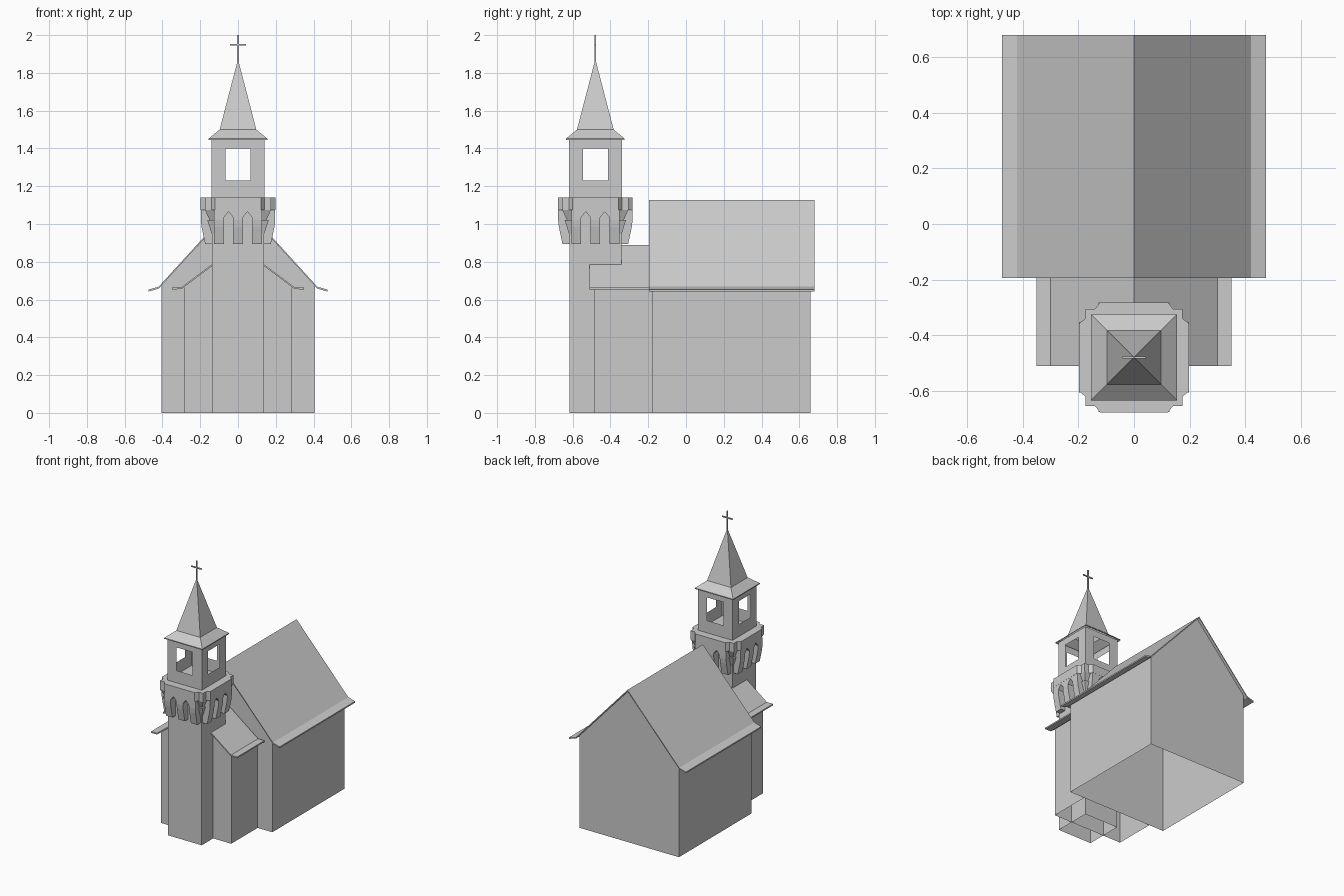
import bpy, bmesh
from math import pi
from mathutils import Matrix, Vector

if "Cube" in bpy.data.objects:
    bpy.data.objects.remove(bpy.data.objects["Cube"])

TY = -0.48  # tower axis in y
TOWER = Matrix.Translation((0, TY, 0))


def mesh(name, verts, faces, fix=True):
    me = bpy.data.meshes.new(name)
    me.from_pydata(verts, [], faces)
    if fix:
        bm = bmesh.new()
        bm.from_mesh(me)
        bmesh.ops.recalc_face_normals(bm, faces=bm.faces)
        bm.to_mesh(me)
        bm.free()
    ob = bpy.data.objects.new(name, me)
    bpy.context.collection.objects.link(ob)
    return ob


def loft(name, rings, bottom=True, top=True, mat=Matrix()):
    """Skin equal-length rings of points, optionally capping the ends."""
    n = len(rings[0])
    v = [mat @ Vector(p) for r in rings for p in r]
    f = [(k*n + i, k*n + (i+1) % n, (k+1)*n + (i+1) % n, (k+1)*n + i)
         for k in range(len(rings) - 1) for i in range(n)]
    if bottom:
        f.append(tuple(range(n))[::-1])
    if top:
        f.append(tuple(range((len(rings)-1)*n, len(rings)*n)))
    return mesh(name, v, f)


def square(h, z):
    return [(-h, -h, z), (h, -h, z), (h, h, z), (-h, h, z)]


def hall(name, w, eave, ridge, y0, y1):
    """Gabled walls, open underneath and under the roof."""
    prof = [(-w, 0), (w, 0), (w, eave), (0, ridge), (-w, eave)]
    v = [(x, y, z) for y in (y0, y1) for x, z in prof]
    return mesh(name, v, [(0, 1, 2, 3, 4), (9, 8, 7, 6, 5),
                          (1, 6, 7, 2), (0, 4, 9, 5)], False)


def roof(name, half, y0, y1, t=0.01):
    """Thin gable roof with flared eaves; half = points from ridge to eave."""
    top = [(-x, z) for x, z in half[:0:-1]] + half
    prof = top + [(x, z - t) for x, z in reversed(top)]
    v = [(x, y, z) for y in (y0, y1) for x, z in prof]
    n, m = len(prof), len(top)
    f = [(i, (i+1) % n, n + (i+1) % n, n + i) for i in range(n)]
    for o in (0, n):
        f += [(o+i, o+i+1, o+n-2-i, o+n-1-i) for i in range(m - 1)]
    return mesh(name, v, f)


# Nave and the lower front hall
hall("nave_walls", 0.405, 0.675, 1.117, -0.18, 0.66)
roof("nave_roof", [(0, 1.128), (0.42, 0.668), (0.475, 0.652)], -0.195, 0.68)
hall("front_hall_walls", 0.285, 0.667, 0.88, -0.485, -0.18)
roof("front_hall_roof", [(0, 0.89), (0.30, 0.665), (0.35, 0.664)], -0.51, -0.195)

# Tower shaft
loft("tower_shaft", [square(0.138, 0), square(0.138, 1.14)], False, True, TOWER)

# Gallery slab with stepped, chamfered corners
edge = [(-0.122, -0.198), (0.122, -0.198), (0.14, -0.175), (0.175, -0.175), (0.175, -0.14)]
outline = []
for k in range(4):
    R = Matrix.Rotation(k*pi/2, 3, 'Z')
    outline += [R @ Vector((x, y, 0)) for x, y in edge]
    outline.append(R @ Vector((0.175, -0.14, 0)))
outline = [p for i, p in enumerate(outline) if (p - outline[i-1]).length > 1e-4]
loft("gallery", [[(p.x, p.y, z) for p in outline] for z in (1.075, 1.14)], mat=TOWER)

# Pointed arcade and corbels below the gallery, on all four sides
arch = [(-0.127, 1.075), (-0.127, 1.02), (-0.075, 1.02), (-0.075, 1.035), (-0.05, 1.065),
        (-0.026, 1.035), (-0.026, 1.02), (0.026, 1.02), (0.026, 1.035), (0.05, 1.065),
        (0.075, 1.035), (0.075, 1.02), (0.127, 1.02), (0.127, 1.075)]
for k in range(4):
    M = TOWER @ Matrix.Rotation(k*pi/2, 4, 'Z')
    loft("arcade", [[(x, -d, z) for x, z in arch] for d in (0.138, 0.197)], mat=M)
    for a, b in ((-0.127, -0.075), (-0.026, 0.026), (0.075, 0.127)):
        loft("corbel", [[(a, -d, z), (b, -d, z), (b, -0.136, z), (a, -0.136, z)]
                        for d, z in ((0.174, 0.895), (0.193, 0.985), (0.197, 1.02))], mat=M)
    # Stepped corner corbels
    for h0, h1, z0, z1 in ((0.15, 0.175, 1.02, 1.075), (0.14, 0.162, 0.95, 1.02)):
        loft("corner_corbel", [[(0.125, -h, z), (h, -h, z), (h, -0.125, z), (0.125, -0.125, z)]
                               for h, z in ((h0, z0), (h1, z1))], mat=M)

# Belfry: thin walls, one framed opening per side
for k in range(4):
    M = TOWER @ Matrix.Rotation(k*pi/2, 4, 'Z')
    w, o = 0.14, 0.066
    out = [(-w, 1.14), (w, 1.14), (w, 1.45), (-w, 1.45)]
    inn = [(-o, 1.23), (o, 1.23), (o, 1.40), (-o, 1.40)]
    v = [M @ Vector((x, -w, z)) for x, z in out + inn]
    mesh("belfry_wall", v, [(i, (i+1) % 4, 4 + (i+1) % 4, 4 + i) for i in range(4)], False)

# Spire with flared foot
loft("spire", [square(0.155, 1.445), square(0.155, 1.452), square(0.097, 1.50),
               square(0.002, 1.865)], False, True, TOWER)

# Cross
for name, x, z0, z1 in (("cross_post", 0.004, 1.855, 2.0), ("cross_bar", 0.042, 1.946, 1.954)):
    loft(name, [[(-x, -0.004, z), (x, -0.004, z), (x, 0.004, z), (-x, 0.004, z)]
                for z in (z0, z1)], mat=TOWER)
